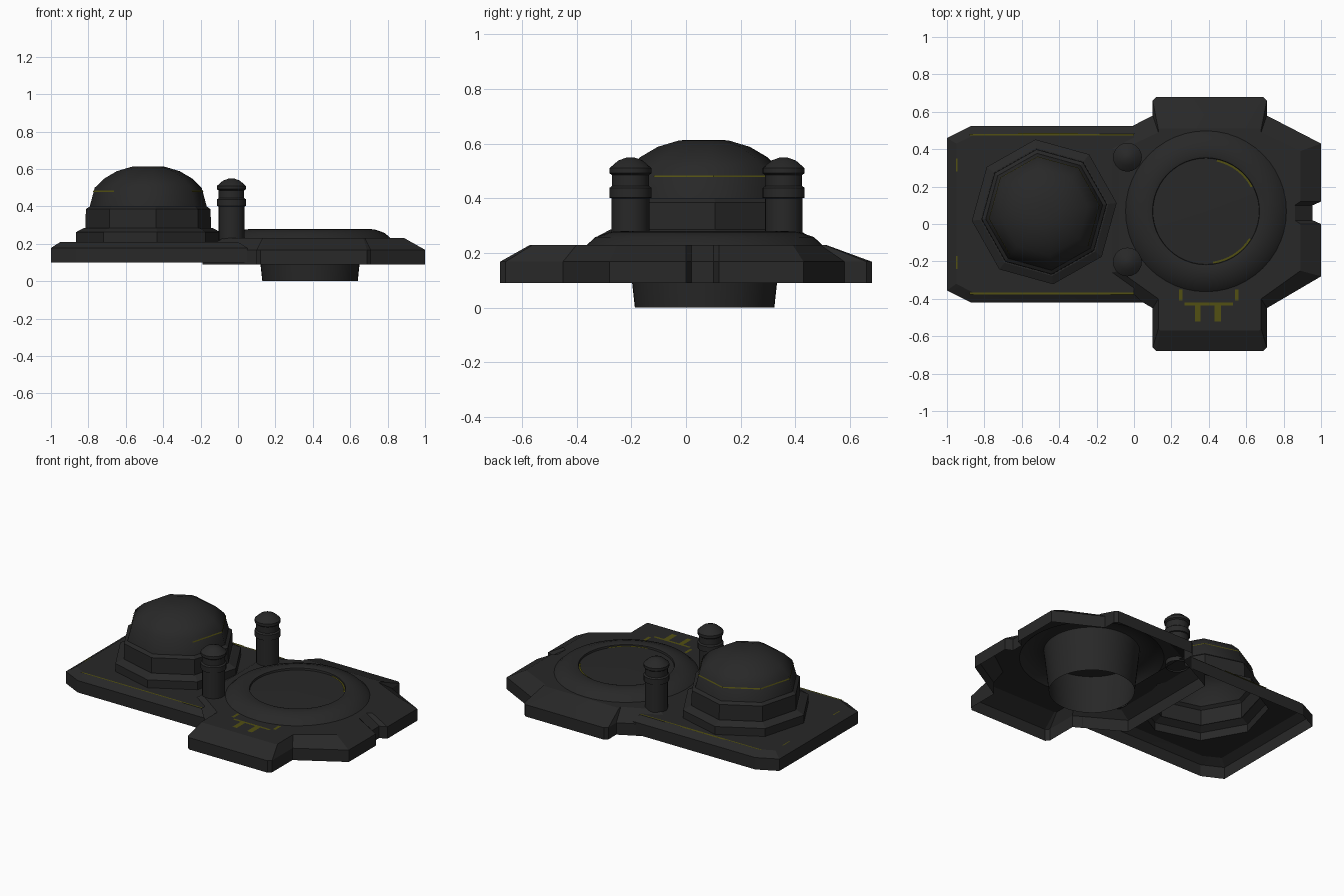
import bpy, bmesh, math

if "Cube" in bpy.data.objects:
    bpy.data.objects.remove(bpy.data.objects["Cube"])

def material(name, rgb):
    m = bpy.data.materials.new(name)
    m.diffuse_color = (*rgb, 1)
    m.use_nodes = True
    m.node_tree.nodes["Principled BSDF"].inputs["Base Color"].default_value = m.diffuse_color
    return m

DARK = material("dark_grey", (0.021, 0.021, 0.021))
YELLOW = material("dull_yellow", (0.085, 0.08, 0.006))
PAD = (0.385, 0.068)
DOME = (-0.48, 0.065)
TURN = math.radians(7)

def finish(name, bm, mat, angle=35):
    me = bpy.data.meshes.new(name)
    bm.to_mesh(me)
    bm.free()
    ob = bpy.data.objects.new(name, me)
    bpy.context.collection.objects.link(ob)
    me.materials.append(mat)
    bpy.ops.object.select_all(action='DESELECT')
    ob.select_set(True)
    bpy.context.view_layer.objects.active = ob
    bpy.ops.object.shade_smooth_by_angle(angle=math.radians(angle))
    return ob

def circle(c, r, n, phase=0.0):
    return [(c[0] + r * math.cos(phase + 2 * math.pi * i / n),
             c[1] + r * math.sin(phase + 2 * math.pi * i / n)) for i in range(n)]

def bridge(bm, a, b):
    for i in range(len(a)):
        j = (i + 1) % len(a)
        bm.faces.new((a[i], a[j], b[j], b[i]))

def lathe(name, c, profile, n, phase=0.0, mat=DARK, cap=True, angle=35):
    bm = bmesh.new()
    rings = [[bm.verts.new((x, y, z)) for x, y in circle(c, r, n, phase)] for r, z in profile]
    for a, b in zip(rings, rings[1:]):
        bridge(bm, a, b)
    if cap:
        bm.faces.new(rings[-1])
    return finish(name, bm, mat, angle)

def shell(name, outer, inner, heights, hole, open_end=False):
    """Open-bottomed plate: wall, sloped edge, flat top with a hole."""
    bm = bmesh.new()
    rings = [[bm.verts.new((x, y, z)) for x, y in pts]
             for pts, z in zip((outer, outer, inner), heights)]
    bridge(bm, rings[0], rings[1])
    bridge(bm, rings[1], rings[2])
    if open_end:
        ends = [f for f in bm.faces if all(v.co.x > -0.01 for v in f.verts)]
        bmesh.ops.delete(bm, geom=ends, context='FACES_ONLY')
    edges = []
    for loop in (rings[2], [bm.verts.new((x, y, heights[2])) for x, y in hole]):
        for i in range(len(loop)):
            pair = (loop[i], loop[(i + 1) % len(loop)])
            edges.append(bm.edges.get(pair) or bm.edges.new(pair))
    bmesh.ops.triangle_fill(bm, edges=edges, use_beauty=True, normal=(0, 0, 1))
    for f in bm.faces:
        f.normal_update()
        if f.normal.z < -0.5:
            f.normal_flip()
    return finish(name, bm, DARK, 20)

def plate(name, polys, z):
    bm = bmesh.new()
    for p in polys:
        bm.faces.new([bm.verts.new((x, y, z)) for x, y in p])
    return finish(name, bm, YELLOW)

def rect(x0, y0, x1, y1):
    return [(x0, y0), (x1, y0), (x1, y1), (x0, y1)]

# Left base, under the dome
shell("dome_base",
      [(-.87, -.42), (.05, -.42), (.05, .525), (-.87, .525), (-1, .46), (-1, -.355)],
      [(-.845, -.375), (0, -.375), (0, .48), (-.845, .48), (-.95, .43), (-.95, -.32)],
      (.10, .178, .21), circle(DOME, .39, 8, TURN), True)

# Right base: cross-shaped outline, notched on its right side only
def mirrored(right, notch):
    left = [(0.81 - x, y) for i, (x, y) in reversed(list(enumerate(right))) if i not in notch]
    return right + left

notch = (4, 5, 6, 7)
outer = mirrored([(.69, -.68), (.71, -.66), (.71, -.45), (1, -.28), (1, 0), (.955, .02),
                  (.955, .10), (1, .12), (1, .43), (.71, .58), (.71, .66), (.69, .68)], notch)
inner = mirrored([(.67, -.57), (.68, -.56), (.68, -.40), (.89, -.25), (.89, 0), (.86, .02),
                  (.86, .10), (.89, .12), (.89, .39), (.68, .49), (.68, .505), (.67, .511)], notch)
shell("pad_base", outer, inner, (.09, .168, .23), circle(PAD, .43, 48))

# Round pad with raised rim, and the tube beneath it
lathe("pad_rim", PAD, [(.43, .23), (.40, .258), (.345, .277), (.30, .28), (.286, .276), (.284, .264)],
      48, cap=False)
lathe("pad_tube", PAD, [(.255, 0), (.284, .264), (.15, .268), (.03, .27)], 48)

# Stepped octagonal dome
lathe("dome_steps", DOME, [(.39, .21), (.39, .262), (.345, .285), (.338, .285), (.336, .385), (.315, .40)],
      8, TURN, cap=False, angle=20)
lathe("dome_roof", DOME, [(.315, .40), (.288, .50), (.235, .55), (.17, .588), (.09, .612), (.02, .614)],
      8, TURN, angle=46)
band = lathe("dome_stripe", DOME, [(.298, .477), (.295, .484)], 8, TURN, YELLOW, cap=False)
bm = bmesh.new()
bm.from_mesh(band.data)
front = [f for f in bm.faces if f.calc_center_median().y < DOME[1] - .2]
bmesh.ops.delete(bm, geom=front, context='FACES')
bm.to_mesh(band.data)
bm.free()

# Two chimneys
for side, y in (("front", -.203), ("back", .357)):
    lathe(side + "_chimney", (-.035, y),
          [(.069, .20), (.069, .40), (.077, .402), (.077, .438), (.068, .445), (.068, .485),
           (.077, .492), (.077, .51), (.045, .538), (.012, .55)], 20)

# Worn yellow markings
plate("base_edge_stripes",
      [rect(-.88, .472, .0, .481), rect(-.62, .472, -.3, .487), rect(-.88, -.377, .0, -.367),
       rect(-.952, .28, -.945, .35), rect(-.952, -.24, -.945, -.17)], .2125)
plate("arm_markings",
      [rect(.27, -.435, .53, -.42), rect(.24, -.41, .258, -.35), rect(.54, -.41, .558, -.35),
       rect(.325, -.52, .355, -.435), rect(.43, -.52, .465, -.435)], .2325)

def arc(a0, a1, r0, r1, n=8):
    at = lambda r, i: (PAD[0] + r * math.cos(math.radians(a0 + (a1 - a0) * i / n)),
                       PAD[1] + r * math.sin(math.radians(a0 + (a1 - a0) * i / n)))
    return [[at(r0, i), at(r1, i), at(r1, i + 1), at(r0, i + 1)] for i in range(n)]

plate("pad_edge_marks", arc(28, 78, .272, .283) + arc(-82, -32, .272, .283), .2685)
